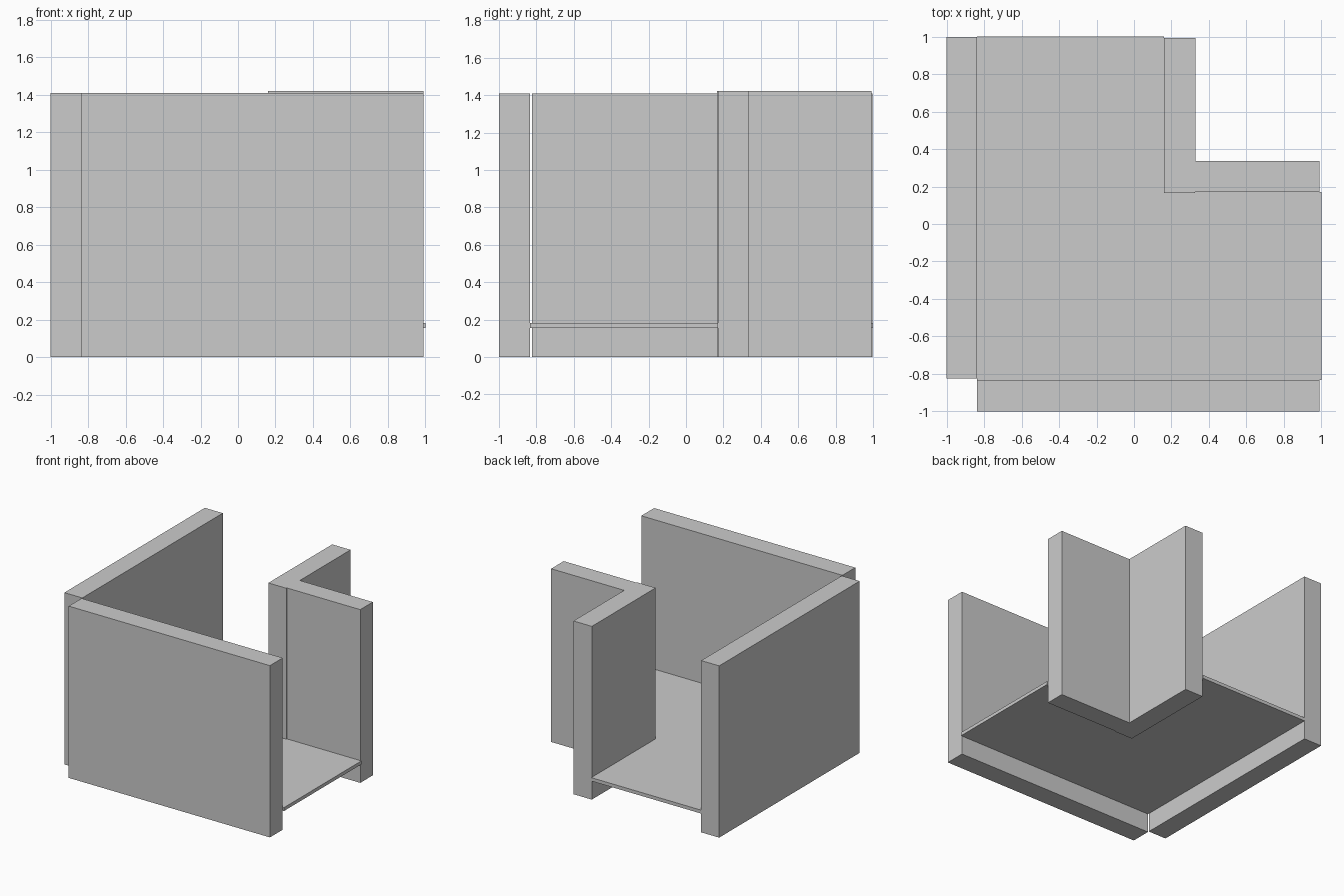
import bpy, bmesh

if "Cube" in bpy.data.objects:
    bpy.data.objects.remove(bpy.data.objects["Cube"])


def extrude(name, outline, z0, z1):
    """Solid prism from a counter-clockwise floor-plan outline."""
    bm = bmesh.new()
    base = bm.faces.new([bm.verts.new((x, y, z0)) for x, y in outline])
    top = bmesh.ops.extrude_face_region(bm, geom=[base])["geom"]
    verts = [v for v in top if isinstance(v, bmesh.types.BMVert)]
    bmesh.ops.translate(bm, verts=verts, vec=(0, 0, z1 - z0))
    bmesh.ops.recalc_face_normals(bm, faces=bm.faces)
    mesh = bpy.data.meshes.new(name)
    bm.to_mesh(mesh)
    bm.free()
    obj = bpy.data.objects.new(name, mesh)
    bpy.context.collection.objects.link(obj)
    return obj


def rect(x0, x1, y0, y1):
    return [(x0, y0), (x1, y0), (x1, y1), (x0, y1)]


# Outer corner walls
extrude("left_wall", rect(-1.0, -0.837, -0.824, 0.998), 0, 1.41)
extrude("front_wall", rect(-0.837, 0.99, -1.0, -0.834), 0, 1.41)

# Inner corner wall, slightly taller, with a small step on its front face
extrude("inner_corner_wall",
        [(0.16, 0.165), (0.325, 0.165), (0.325, 0.172), (0.99, 0.172),
         (0.99, 0.335), (0.327, 0.335), (0.327, 0.993), (0.16, 0.993)],
        0, 1.422)

# L-shaped walkway floor
extrude("floor",
        [(-0.837, -0.833), (1.0, -0.833), (1.0, 0.172), (0.16, 0.172),
         (0.16, 1.0), (-0.837, 1.0)],
        0.155, 0.183)
